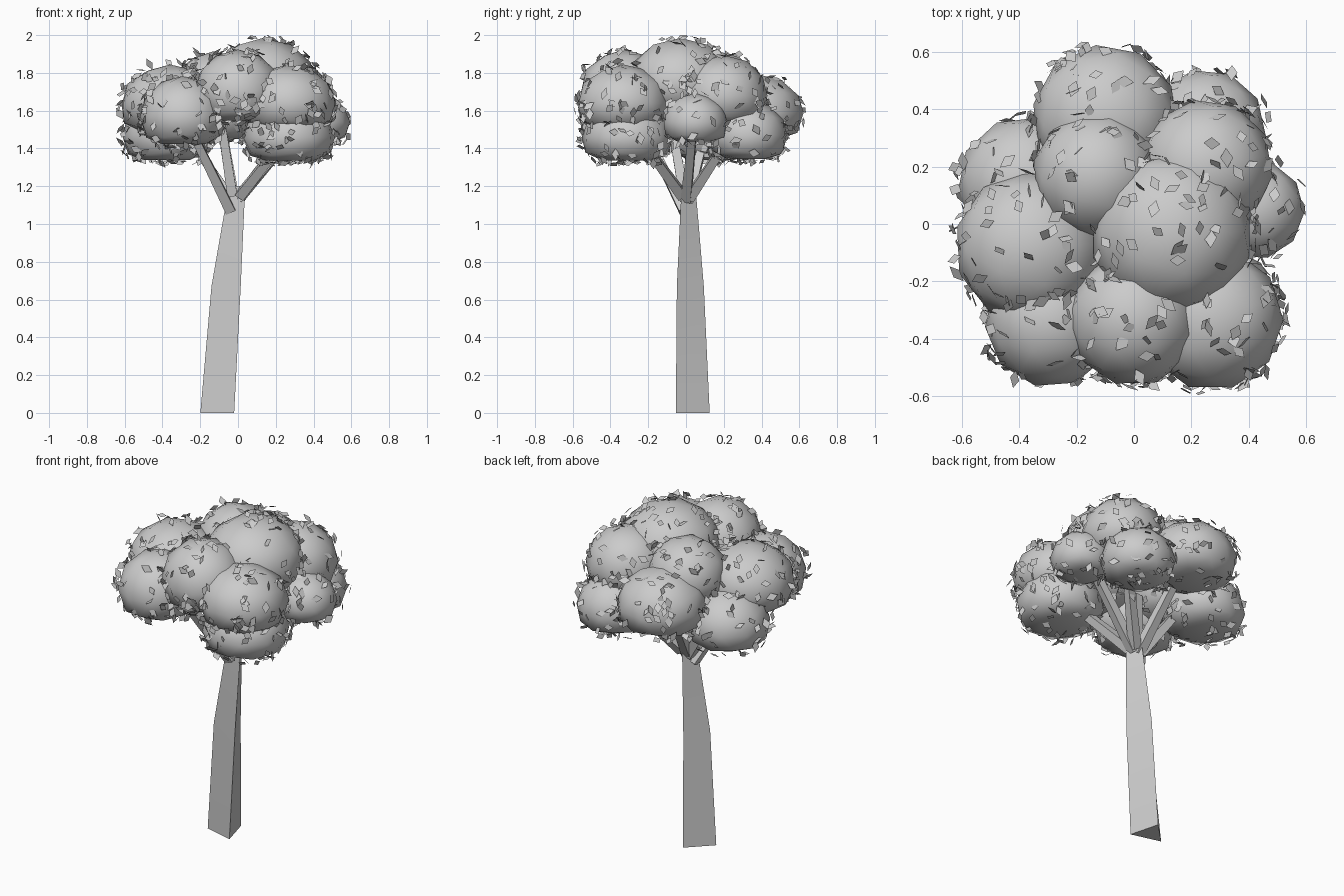
import bpy, bmesh, math, random
from mathutils import Vector, Matrix

if "Cube" in bpy.data.objects:
    bpy.data.objects.remove(bpy.data.objects["Cube"])

random.seed(7)


def finish(name, bm, smooth=None):
    mesh = bpy.data.meshes.new(name)
    bm.to_mesh(mesh)
    bm.free()
    ob = bpy.data.objects.new(name, mesh)
    bpy.context.collection.objects.link(ob)
    if smooth:
        bpy.ops.object.select_all(action='DESELECT')
        ob.select_set(True)
        bpy.context.view_layer.objects.active = ob
        bpy.ops.object.shade_smooth_by_angle(angle=math.radians(smooth))
    return ob


def tube(name, path, sides, phase=0.0, twist=0.0, level=False):
    """Tapered tube through (x, y, z, radius) points; level keeps the rings horizontal."""
    bm = bmesh.new()
    pts = [Vector(p[:3]) for p in path]
    axis = Vector((0, 0, 1)) if level else (pts[-1] - pts[0]).normalized()
    u = Vector((1, 0, 0)) if level else axis.orthogonal().normalized()
    v = axis.cross(u)
    rings = []
    for i, (p, q) in enumerate(zip(pts, path)):
        ring = []
        for k in range(sides):
            a = 2 * math.pi * k / sides + twist * i + phase
            ring.append(bm.verts.new(p + q[3] * (math.cos(a) * u + math.sin(a) * v)))
        rings.append(ring)
    for r0, r1 in zip(rings, rings[1:]):
        for k in range(sides):
            j = (k + 1) % sides
            bm.faces.new((r0[k], r0[j], r1[j], r1[k]))
    bm.faces.new(rings[0][::-1])
    bm.faces.new(rings[-1])
    return finish(name, bm, 80)


# Trunk: leaning, slightly twisted and three sided
tube("trunk", [(-0.096, 0.022, 0, 0.107), (-0.058, 0.005, 0.67, 0.09),
               (-0.006, 0, 1.2, 0.05)], 3, math.radians(-45), 0.15, True)

# Branches fanning out into the crown
branches = [
    ((-0.04, -0.01, 1.07), (-0.25, -0.22, 1.50)),
    ((0.01, -0.02, 1.15), (0.25, -0.24, 1.45)),
    ((0.01, 0.02, 1.14), (0.24, 0.23, 1.46)),
    ((-0.02, 0.01, 1.12), (-0.09, 0.28, 1.54)),
    ((0.00, 0.00, 1.13), (0.34, 0.04, 1.53)),
    ((-0.03, 0.01, 1.12), (-0.26, 0.10, 1.46)),
    ((-0.03, -0.01, 1.15), (-0.09, -0.08, 1.55)),
]
for i, (a, b) in enumerate(branches):
    tube(f"branch_{i + 1}", [(*a, 0.038), (*b, 0.028)], 4)

# Foliage clumps: centre x, y, z, horizontal radius, vertical radius
clumps = [
    (0.13, -0.03, 1.75, 0.28, 0.23),
    (-0.36, -0.08, 1.63, 0.26, 0.21),
    (-0.13, 0.17, 1.70, 0.22, 0.21),
    (-0.10, 0.37, 1.59, 0.25, 0.20),
    (0.25, 0.20, 1.68, 0.23, 0.21),
    (0.25, 0.33, 1.47, 0.205, 0.18),
    (0.42, 0.05, 1.54, 0.17, 0.15),
    (0.27, -0.33, 1.64, 0.245, 0.20),
    (0.00, -0.33, 1.70, 0.23, 0.22),
    (-0.29, -0.34, 1.57, 0.225, 0.21),
    (-0.38, 0.14, 1.47, 0.23, 0.19),
    (0.27, -0.31, 1.46, 0.24, 0.18),
]
FLOOR = -0.68   # flattened underside, as a fraction of the vertical radius
for i, (x, y, z, r, h) in enumerate(clumps):
    bm = bmesh.new()
    bmesh.ops.create_icosphere(bm, subdivisions=2, radius=1.0)
    bmesh.ops.rotate(bm, verts=bm.verts, matrix=Matrix.Rotation(i * 1.3, 3, 'Z'))
    for v in bm.verts:
        wide = 1.05 if v.co.z < -0.2 else 1.02      # boxier lower half
        v.co = Vector((v.co.x * r * wide, v.co.y * r * wide,
                       max(v.co.z, FLOOR) * h * 1.02)) + Vector((x, y, z))
    finish(f"foliage_clump_{i + 1}", bm, 80)


def buried(p, skip):
    for j, (x, y, z, r, h) in enumerate(clumps):
        d = Vector(((p.x - x) / r, (p.y - y) / r, (p.z - z) / h))
        if j != skip and d.length < 1 and d.z > FLOOR:
            return True
    return False


# Loose leaves: small diamonds scattered over the exposed foliage, sparser on top
bm = bmesh.new()
for i, (x, y, z, r, h) in enumerate(clumps):
    for _ in range(int(2300 * r * r)):
        n = Vector([random.gauss(0, 1) for _ in range(3)]).normalized()
        p = Vector((x + n.x * r, y + n.y * r, z + max(n.z, FLOOR) * h))
        if buried(p, i) or (n.z > 0.35 and random.random() < 0.25):
            continue
        normal = Vector((n.x / r, n.y / r, n.z / h)).normalized()
        p += normal * random.uniform(0.0, 0.024)
        tilt = Vector([random.uniform(-0.8, 0.8) for _ in range(3)])
        normal = (normal + tilt).normalized()
        u = normal.orthogonal().normalized()
        u.rotate(Matrix.Rotation(random.uniform(0, 6.28), 3, normal))
        w = normal.cross(u)
        size = random.uniform(0.026, 0.036)
        quad = [p + u * size, p + w * size * 0.65, p - u * size, p - w * size * 0.65]
        for q in quad:
            q.z = min(q.z, 2.0)
        bm.faces.new([bm.verts.new(q) for q in quad])
finish("leaves", bm)
